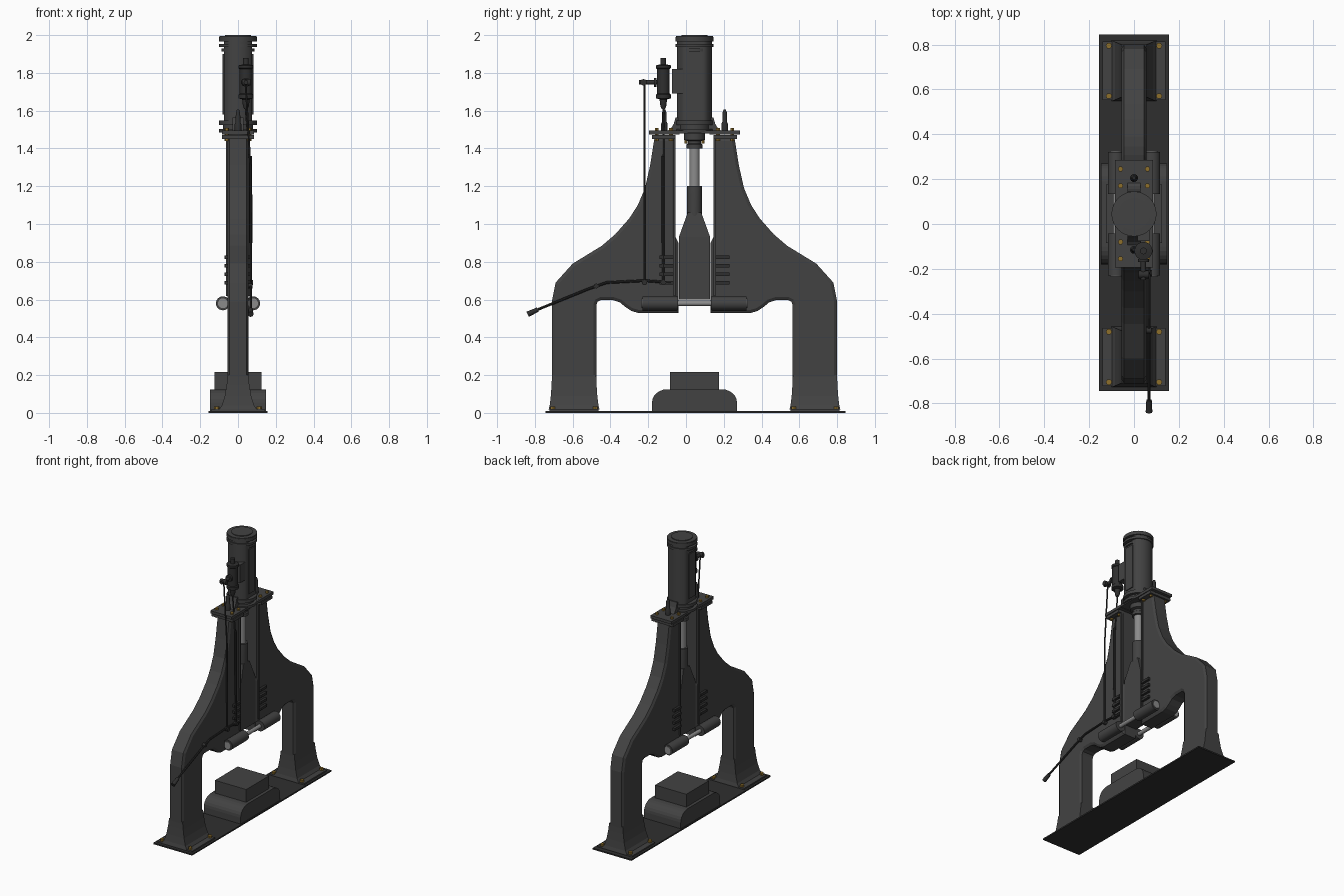
import bpy, bmesh, math
from mathutils import Vector

if "Cube" in bpy.data.objects:
    bpy.data.objects.remove(bpy.data.objects["Cube"])

C = 0.045  # centre line of the hammer in y


def material(name, r, g, b):
    m = bpy.data.materials.new(name)
    m.diffuse_color = (r, g, b, 1)
    m.use_nodes = True
    m.node_tree.nodes["Principled BSDF"].inputs["Base Color"].default_value = m.diffuse_color
    return m


IRON = material("dark iron", 0.055, 0.055, 0.055)
BLACK = material("black fittings", 0.028, 0.028, 0.028)
STEEL = material("polished steel", 0.26, 0.26, 0.26)
BRASS = material("aged brass", 0.27, 0.16, 0.025)


def finish(name, bm, mat, smooth=False):
    bmesh.ops.recalc_face_normals(bm, faces=bm.faces)
    me = bpy.data.meshes.new(name)
    bm.to_mesh(me)
    bm.free()
    ob = bpy.data.objects.new(name, me)
    bpy.context.collection.objects.link(ob)
    me.materials.append(mat)
    if smooth:
        bpy.ops.object.select_all(action='DESELECT')
        ob.select_set(True)
        bpy.context.view_layer.objects.active = ob
        bpy.ops.object.shade_smooth_by_angle(angle=math.radians(35))
    return ob


def loft(name, rings, mat, smooth=False):
    bm = bmesh.new()
    vs = [[bm.verts.new(p) for p in ring] for ring in rings]
    n = len(vs[0])
    for a, b in zip(vs, vs[1:]):
        for i in range(n):
            bm.faces.new((a[i], a[(i + 1) % n], b[(i + 1) % n], b[i]))
    bm.faces.new(vs[0])
    bm.faces.new(vs[-1])
    return finish(name, bm, mat, smooth)


def rect(hx, y0, y1, z, x=0):
    return [(x - hx, y0, z), (x + hx, y0, z), (x + hx, y1, z), (x - hx, y1, z)]


def box(name, x0, x1, y0, y1, z0, z1, mat):
    hx, x = (x1 - x0) / 2, (x0 + x1) / 2
    return loft(name, [rect(hx, y0, y1, z0, x), rect(hx, y0, y1, z1, x)], mat)


def lathe(name, x, y, steps, mat, n=32, clip=None):
    """steps: (radius, z) going up; clip flattens the sides in x"""
    rings = []
    for r, z in steps:
        ring = []
        for i in range(n):
            a = math.tau * (i + 0.5) / n
            px = r * math.cos(a)
            if clip:
                px = max(-clip, min(clip, px))
            ring.append((x + px, y + r * math.sin(a), z))
        rings.append(ring)
    return loft(name, rings, mat, True)


def rod(name, p, q, r, mat, n=12, r2=None):
    p, q = Vector(p), Vector(q)
    rot = (q - p).to_track_quat('Z', 'Y')
    rings = []
    for c, rad in ((p, r), (q, r if r2 is None else r2)):
        rings.append([c + rot @ Vector((rad * math.cos(math.tau * i / n),
                                        rad * math.sin(math.tau * i / n), 0)) for i in range(n)])
    return loft(name, rings, mat, n > 6)


def prism(name, pts, hx, mat, chamfer=0, depth=0):
    bm = bmesh.new()
    a = [bm.verts.new((-hx, y, z)) for y, z in pts]
    b = [bm.verts.new((hx, y, z)) for y, z in pts]
    n = len(pts)
    for i in range(n):
        bm.faces.new((a[i], a[(i + 1) % n], b[(i + 1) % n], b[i]))
    caps = [bm.faces.new(a), bm.faces.new(b)]
    bmesh.ops.recalc_face_normals(bm, faces=bm.faces)
    if chamfer:
        bmesh.ops.inset_region(bm, faces=caps, thickness=chamfer, depth=depth,
                               use_even_offset=True, use_boundary=True)
    return finish(name, bm, mat)


# bed plate
box("bed_plate", -0.155, 0.155, -0.745, 0.845, 0, 0.01, BLACK)

# side frame, distances measured from the centre line
frame = [(0.755, 0.02), (0.755, 0.59), (0.735, 0.69), (0.645, 0.79), (0.49, 0.885),
         (0.42, 0.945), (0.345, 1.03), (0.30, 1.10), (0.262, 1.19), (0.235, 1.31), (0.212, 1.455),
         (0.10, 1.455), (0.10, 0.93), (0.085, 0.90), (0.085, 0.53), (0.30, 0.53), (0.335, 0.54),
         (0.365, 0.56), (0.395, 0.585), (0.43, 0.597), (0.495, 0.597), (0.513, 0.588),
         (0.52, 0.57), (0.52, 0.02)]
for side, s in (("front", -1), ("back", 1)):
    prism(side + "_frame", [(C + s * d, z) for d, z in frame], 0.045, IRON, 0.016, 0.01)

    # flared foot, foot plate and its bolts
    mid = C + s * 0.6375
    flare = [(0.1, 0.135, 0.018), (0.085, 0.129, 0.04), (0.07, 0.123, 0.09),
             (0.06, 0.119, 0.15), (0.054, 0.117, 0.2)]
    loft(side + "_foot", [rect(hx, mid - hy, mid + hy, z) for hx, hy, z in flare], IRON)
    box(side + "_foot_plate", -0.14, 0.14, mid - 0.13, mid + 0.13, 0.009, 0.02, IRON)
    for x in (-0.112, 0.112):
        for dy in (-0.112, 0.112):
            rod(side + "_foot_bolt", (x, mid + dy, 0.018), (x, mid + dy, 0.035), 0.014, BRASS, 6)

    # column cap plates, bolts and lifting pin
    def span(d0, d1):
        return sorted((C + s * d0, C + s * d1))
    y0, y1 = span(0.10, 0.225)
    box(side + "_column_cap", -0.085, 0.085, y0, y1, 1.45, 1.47, IRON)
    y0, y1 = span(0.08, 0.24)
    box(side + "_cap_plate", -0.085, 0.085, y0, y1, 1.475, 1.495, IRON)
    for x in (-0.06, 0.06):
        for d in (0.125, 0.2):
            rod(side + "_cap_bolt", (x, C + s * d, 1.44), (x, C + s * d, 1.507), 0.012, BRASS, 6)
    lathe(side + "_lifting_pin", 0, C + s * 0.16,
          [(0.018, 1.49), (0.018, 1.53), (0.013, 1.54), (0.012, 1.59), (0.006, 1.605)], BLACK, 12)
    prism(side + "_cylinder_gusset", [(C + s * d, z) for d, z in
          ((0.05, 1.49), (0.145, 1.49), (0.125, 1.505), (0.11, 1.53), (0.1, 1.565), (0.05, 1.565))],
          0.03, IRON)

    # guide strip and adjusting hooks on both faces
    for x in (-1, 1):
        xs = sorted((x * 0.05, x * 0.063))
        y0, y1 = span(0.10, 0.112)
        box(side + "_guide_strip", *xs, y0, y1, 0.62, 1.45, IRON)
        for z in (0.69, 0.735, 0.78, 0.825):
            xs = sorted((x * 0.05, x * 0.072))
            y0, y1 = span(0.112, 0.185)
            box(side + "_guide_key", *xs, y0, y1, z - 0.009, z + 0.009, BLACK)

        # clamp cylinder
        rod(side + "_clamp_cylinder", (x * 0.08, C + s * 0.088, 0.58),
            (x * 0.08, C + s * 0.275, 0.58), 0.037, IRON, 24)
        rod(side + "_clamp_end", (x * 0.08, C + s * 0.27, 0.58),
            (x * 0.08, C + s * 0.28, 0.58), 0.026, STEEL, 20)

# tie rods joining the clamp cylinders
for x in (-0.08, 0.08):
    rod("tie_rod", (x, C - 0.1, 0.58), (x, C + 0.1, 0.58), 0.014, STEEL, 16)

# anvil with rounded shoulders and die block
arc = [(0.145 + 0.08 * math.cos(a), 0.055 + 0.07 * math.sin(a))
       for a in [math.radians(15 * i) for i in range(7)]]
prism("anvil_base", [(C - 0.225, 0.01)] + [(C - d, z) for d, z in arc]
      + [(C + d, z) for d, z in reversed(arc)] + [(C + 0.225, 0.01)], 0.147, IRON)
box("anvil_block", -0.125, 0.125, C - 0.13, C + 0.13, 0.12, 0.217, IRON)

# ram, tapered neck, piston rod and gland
loft("ram", [rect(hx, C - hy, C + hy, z) for hx, hy, z in
             ((0.05, 0.083, 0.6), (0.05, 0.083, 0.93), (0.036, 0.036, 1.06))], IRON)
lathe("ram_neck", 0, C, [(0.034, 1.0), (0.04, 1.06), (0.04, 1.2)], IRON, 24)
lathe("piston_rod", 0, C, [(0.028, 1.19), (0.028, 1.42)], STEEL, 24)
lathe("gland", 0, C, [(0.043, 1.40), (0.043, 1.42), (0.036, 1.425), (0.036, 1.44),
                      (0.055, 1.445), (0.055, 1.48)], IRON, 24)
for s in (-1, 1):
    rod("gland_bolt", (0, C + s * 0.046, 1.425), (0, C + s * 0.046, 1.447), 0.009, BRASS, 6)

# steam cylinder with flattened sides and rings
box("cylinder_bed", -0.085, 0.085, C - 0.13, C + 0.13, 1.478, 1.494, IRON)
lathe("cylinder_base", 0, C, [(0.1, 1.485), (0.1, 1.503), (0.08, 1.504), (0.08, 1.524),
                              (0.1, 1.525), (0.1, 1.548), (0.08, 1.549)], IRON, 40)
lathe("cylinder_body", 0, C, [(0.093, 1.545), (0.093, 1.98)], IRON, 40, clip=0.075)
for z0, z1, r in ((1.912, 1.928, 0.088), (1.937, 1.953, 0.1), (1.967, 1.99, 0.1)):
    lathe("cylinder_ring", 0, C, [(r, z0), (r, z1)], IRON, 40)
lathe("cylinder_lid", 0, C, [(0.098, 1.985), (0.098, 1.994), (0.07, 1.995), (0.07, 2.0)], IRON, 40)
for x in (-1, 1):
    xs = sorted((x * 0.07, x * 0.081))
    box("cylinder_side_panel", *xs, C - 0.035, C + 0.035, 1.58, 1.9, IRON)

# valve chest and control pipe
VX, VY = 0.042, -0.12
box("valve_mount", 0.015, 0.07, -0.075, 0.0, 1.69, 1.82, IRON)
lathe("valve_body", VX, VY, [(0.01, 1.61), (0.016, 1.625), (0.02, 1.66), (0.04, 1.665),
                             (0.04, 1.685), (0.034, 1.69), (0.034, 1.82), (0.04, 1.825),
                             (0.04, 1.84), (0.015, 1.845), (0.015, 1.88)], BLACK, 24)
rod("valve_pipe", (VX, -0.1, 1.75), (VX, -0.25, 1.75), 0.012, BLACK)
rod("valve_pipe_flange", (VX, -0.155, 1.75), (VX, -0.17, 1.75), 0.024, BLACK, 16)
rod("valve_crank", (0.02, -0.225, 1.75), (0.067, -0.225, 1.75), 0.017, BLACK)

# control rods that lean outward to clear the frame, then drop straight
for name, y, z in (("throttle_rod", -0.22, 1.75), ("valve_rod", -0.12, 1.62)):
    rod(name + "_upper", (0.04, y, z), (0.066, y, 1.3), 0.005, BLACK, 8)
    rod(name + "_lower", (0.066, y, 1.31), (0.068, y, 0.68), 0.006, BLACK, 8)
    rod(name + "_pivot", (0.045, y, 0.69), (0.08, y, 0.69), 0.014, BLACK)
rod("valve_rod_sleeve", (0.066, -0.122, 1.36), (0.068, -0.122, 0.9), 0.009, BLACK, 10)

# bent hand lever with grip
path = [(-0.08, 0.69), (-0.22, 0.7), (-0.42, 0.69), (-0.52, 0.655), (-0.79, 0.545)]
for (ya, za), (yb, zb) in zip(path, path[1:]):
    rod("hand_lever", (0.067, ya, za), (0.067, yb, zb), 0.007, BLACK, 8)
rod("lever_pivot", (0.04, -0.475, 0.672), (0.078, -0.475, 0.672), 0.013, BLACK)
rod("lever_grip", (0.067, -0.785, 0.547), (0.067, -0.838, 0.522), 0.012, BLACK, 12, 0.015)
